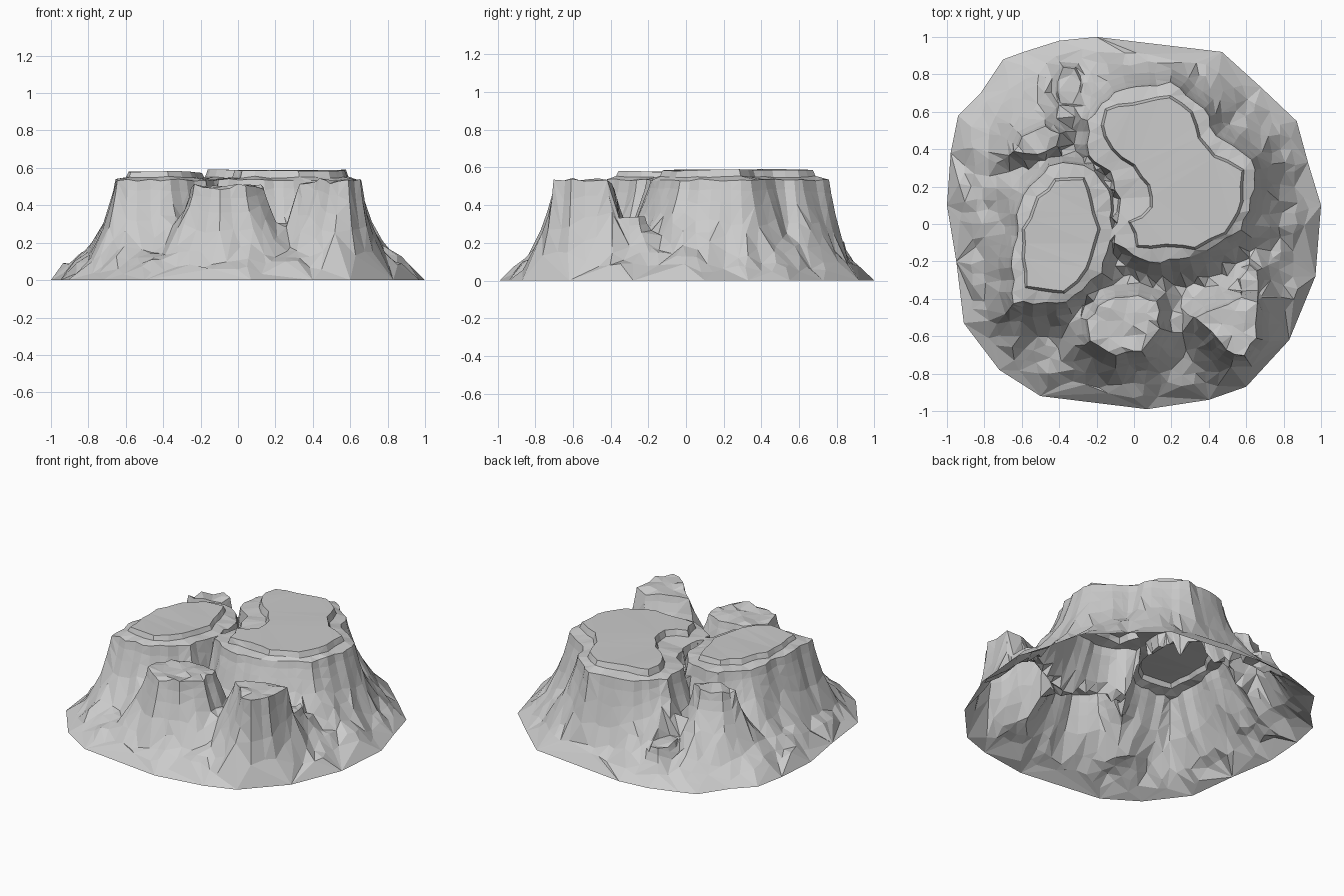
import bpy
import random
from mathutils import Vector, noise
from mathutils.geometry import delaunay_2d_cdt

random.seed(4)
cube = bpy.data.objects.get("Cube")
if cube:
    bpy.data.objects.remove(cube)


def outline(*coords):
    """Closed outline, given in hundredths, turned counter-clockwise."""
    pts = [Vector((x / 100, y / 100)) for x, y in zip(coords[::2], coords[1::2])]
    area = sum(a.cross(b) for a, b in zip(pts, pts[1:] + pts[:1]))
    return pts if area > 0 else pts[::-1]


def resample(pts, step, jitter):
    """Break an outline into short, slightly ragged segments."""
    out = []
    for a, b in zip(pts, pts[1:] + pts[:1]):
        n = max(1, round((b - a).length / step))
        for i in range(n):
            wobble = Vector((random.uniform(-1, 1), random.uniform(-1, 1))) * jitter
            out.append(a.lerp(b, i / n) + wobble)
    return out


def offset(pts, dist):
    out = []
    for i, p in enumerate(pts):
        along = (pts[(i + 1) % len(pts)] - pts[i - 1]).normalized()
        out.append(p + Vector((along.y, -along.x)) * dist)
    return out


def signed_distance(p, pts):
    """Distance to an outline, negative inside."""
    best, inside = 9.0, False
    for a, b in zip(pts, pts[1:] + pts[:1]):
        edge = b - a
        t = max(0, min(1, (p - a).dot(edge) / edge.length_squared))
        best = min(best, (p - a - edge * t).length)
        if (a.y > p.y) != (b.y > p.y) and p.x < a.x + edge.x * (p.y - a.y) / edge.y:
            inside = not inside
    return -best if inside else best


def rough(p, scale):
    return noise.noise(Vector((p.x * scale, p.y * scale, 0.3)))


# Foot of the whole formation
base = outline(-100, 10, -98, 38, -94, 58, -82, 70, -70, 88, -59, 92, -40, 98, -20, 100, 47, 92,
               68, 73, 87, 55, 93, 33, 100, 10, 97, -28, 83, -62, 60, -87, 40, -94, 7, -99,
               -50, -92, -72, -78, -91, -53, -95, -20)

# Rims of the two mesas, three buttes and two low spurs: outline, height
rims = [
    (outline(-25, 37, -24, 56, -10, 71, 19, 75, 38, 62, 43, 48, 63, 35, 65, 19, 57, -3,
             35, -16, 8, -21, -10, -11, -8, 13, -12, 29), 0.535),
    (outline(-45, 32, -26, 32, -14, 19, -12, -3, -18, -27, -37, -42, -64, -42, -65, -24,
             -62, 5, -56, 21), 0.535),
    (outline(-25, -52, -15, -40, 2, -38, 13, -42, 13, -56, 5, -67, -10, -70, -24, -63), 0.5),
    (outline(33, -51, 45, -45, 58, -40, 66, -41, 65, -60, 59, -70, 50, -68, 41, -57), 0.53),
    (outline(-64, 38, -60, 47, -48, 53, -40, 49, -42, 42, -52, 37), 0.5),
    (outline(-41, 76, -38, 83, -32, 83, -29, 75, -32, 65, -39, 65), 0.2),
    (outline(58, -36, 57, -29, 62, -22, 66, -26, 66, -36), 0.33),
]
# Flat cap slabs: outline, rim height below, top height
caps = [
    (outline(-16, 53, -15, 61, 19, 68, 30, 59, 34, 45, 43, 35, 58, 29, 57, 13, 49, -5,
             33, -12, 2, -11, -1, 0, 10, 8, 9, 21, 0, 32, -12, 40), 0.55, 0.588),
    (outline(-42, 23, -28, 23, -24, 13, -20, -3, -26, -24, -37, -36, -58, -34, -58, -3,
             -50, 13), 0.548, 0.577),
]
rims = [(resample(o, 0.055, 0.01), h) for o, h in rims]
caps = [(resample(o, 0.07, 0.009), low, top) for o, low, top in caps]

# Cliff profile: share of the way down to the foot, share of the height
PROFILE = [(0, 1), (0.03, 0.91), (0.1, 0.78), (0.2, 0.6), (0.41, 0.34), (0.65, 0.18), (1, 0)]


def cliff(t):
    for (t0, z0), (t1, z1) in zip(PROFILE, PROFILE[1:]):
        if t <= t1:
            return z0 + (z1 - z0) * (t - t0) / (t1 - t0)
    return 0


def height(p):
    to_foot = max(0, -signed_distance(p, base))
    dists = [signed_distance(p, o) for o, h in rims]
    for d, (o, h) in zip(dists, rims):
        if d < 0.0005:
            return h + rough(p, 14) * (0.012 if h > 0.53 else 0.03)
    # Narrow gaps between the tall rocks are cut into canyons
    first, second = sorted(dists[:5])[:2]
    narrow = 1 + 1.3 * max(0, 1 - (first + second) / 0.22)
    z = min(0.13, 0.6 * to_foot) * (1 + 0.2 * rough(p, 4))
    for d, (o, h) in zip(dists, rims):
        reach = min(0.4, d + to_foot)
        flute = 1 + 0.35 * rough(p, 9)
        z = max(z, h * cliff(max(0, d * narrow * flute) / max(reach, 0.001)))
    return z if to_foot > 0.002 else 0


# Gather the contour lines and loose points of the surface
points, heights, edges = [], [], []


def add_loop(pts, z_rule):
    start = len(points)
    points.extend(pts)
    heights.extend(z_rule(p) for p in pts)
    edges.extend((start + i, start + (i + 1) % len(pts)) for i in range(len(pts)))


def add_point(p):
    points.append(p)
    heights.append(height(p))


add_loop(base, lambda p: 0)
for pts, h in rims:
    add_loop(pts, height)
for pts, low, top in caps:
    add_loop(pts, lambda p: top + rough(p, 3) * 0.01)
    add_loop(offset(pts, 0.014), lambda p: low + rough(p, 12) * 0.01)

# Rings down the cliffs
for pts, h in rims:
    for dist in (0.012, 0.035, 0.07):
        for p in offset(pts, dist):
            nearest = min(signed_distance(p, o) for o, h2 in rims)
            if nearest > dist * 0.8 and signed_distance(p, base) < -0.04:
                add_point(p)

# Scattered points on the lower slopes and rough butte tops
for i in range(-15, 16):
    for j in range(-15, 16):
        p = Vector((i + random.uniform(-0.3, 0.3), j + random.uniform(-0.3, 0.3))) * 0.066
        nearest = min(signed_distance(p, o) for o, h in rims)
        on_butte = any(signed_distance(p, o) < -0.03 for o, h in rims[2:])
        if (nearest > 0.09 or on_butte) and signed_distance(p, base) < -0.05:
            add_point(p)

verts, _, faces, origin, _, _ = delaunay_2d_cdt(points, edges, [], 1, 0.0005)
coords = [(v.x, v.y, heights[src[0]] if src else height(v)) for v, src in zip(verts, origin)]

mesh = bpy.data.meshes.new("mesa_rock")
mesh.from_pydata(coords, [], faces)
mesh.update()
rock = bpy.data.objects.new("mesa_rock", mesh)
bpy.context.collection.objects.link(rock)

# Plain stone colour
stone = bpy.data.materials.new("grey_stone")
stone.use_nodes = True
colour = (0.6, 0.6, 0.6, 1)
stone.diffuse_color = colour
stone.node_tree.nodes["Principled BSDF"].inputs["Base Color"].default_value = colour
mesh.materials.append(stone)
